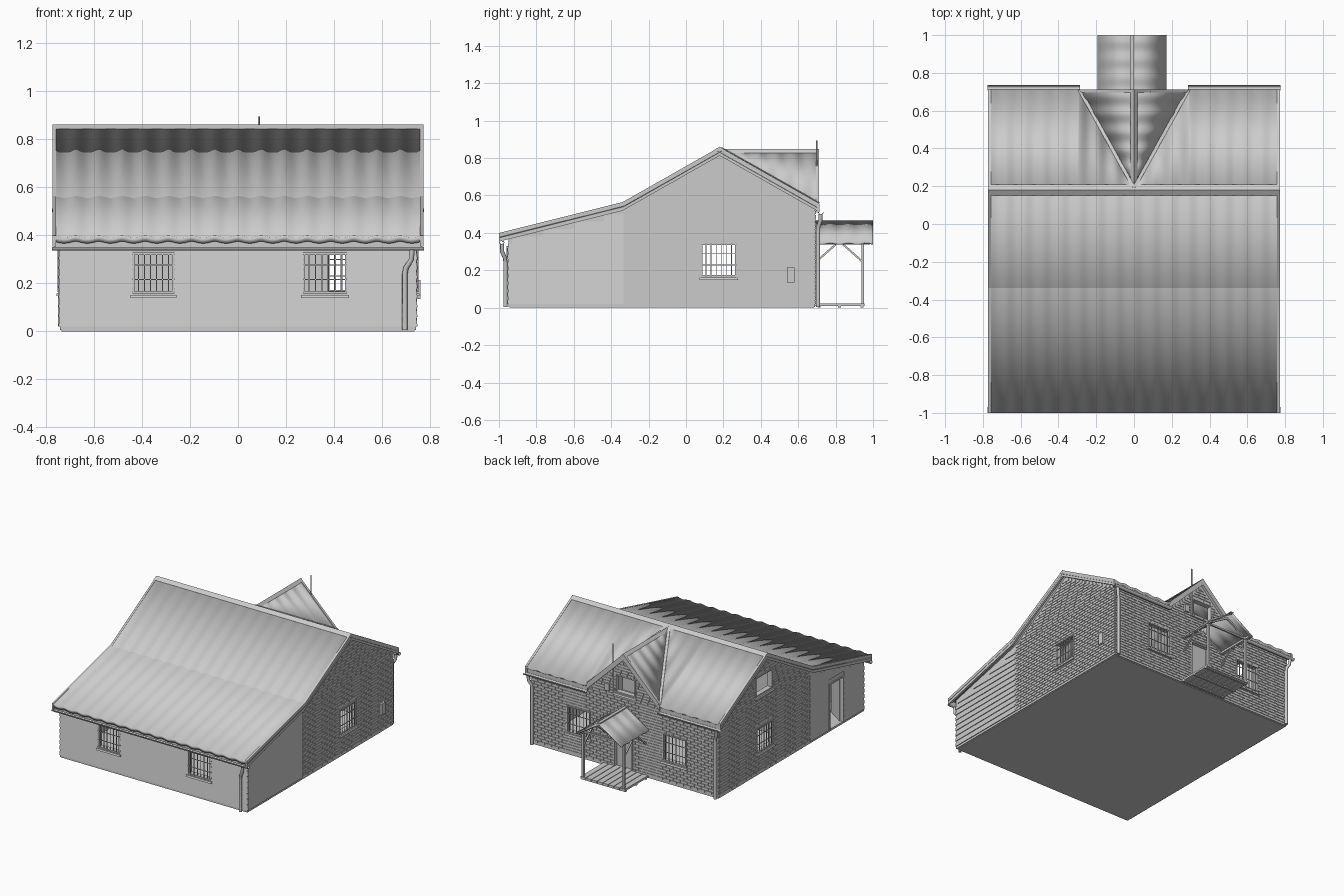
import bpy, bmesh, math
from mathutils import Vector

if "Cube" in bpy.data.objects:
    bpy.data.objects.remove(bpy.data.objects["Cube"])

W, YF, YB = 0.742, -0.95, 0.69          # wall planes


def finish(name, bm):
    bmesh.ops.recalc_face_normals(bm, faces=bm.faces)
    me = bpy.data.meshes.new(name)
    bm.to_mesh(me)
    bm.free()
    ob = bpy.data.objects.new(name, me)
    bpy.context.collection.objects.link(ob)
    return ob


def hexa(bm, p):
    v = [bm.verts.new(q) for q in p]
    for f in ((0, 1, 2, 3), (4, 5, 6, 7), (0, 1, 5, 4), (1, 2, 6, 5), (2, 3, 7, 6), (3, 0, 4, 7)):
        bm.faces.new([v[i] for i in f])


def box(name, lo, hi):
    bm = bmesh.new()
    (a, b, c), (d, e, f) = lo, hi
    hexa(bm, [(a, b, c), (d, b, c), (d, e, c), (a, e, c), (a, b, f), (d, b, f), (d, e, f), (a, e, f)])
    return finish(name, bm)


def on_wall(side, u, z, d):
    return {'F': (u, YF - d, z), 'B': (u, YB + d, z), 'L': (-W - d, u, z), 'R': (W + d, u, z)}[side]


def panels(name, side, cells):
    """Boxes on a wall: (u0, u1, z0, z1, inner depth, outer depth, outer depth at top)."""
    bm = bmesh.new()
    for u0, u1, z0, z1, d0, d1, dt in cells:
        hexa(bm, [on_wall(side, *q) for q in (
            (u0, z0, d0), (u1, z0, d0), (u1, z0, d1), (u0, z0, d1),
            (u0, z1, d0), (u1, z1, d0), (u1, z1, dt), (u0, z1, dt))])
    return finish(name, bm)


def prism(name, pts, axis, c0, c1):
    bm = bmesh.new()
    put = (lambda c, p: (c, p[0], p[1])) if axis == 'x' else (lambda c, p: (p[0], c, p[1]))
    a = [bm.verts.new(put(c0, p)) for p in pts]
    b = [bm.verts.new(put(c1, p)) for p in pts]
    bm.faces.new(a)
    bm.faces.new(b)
    for i in range(len(pts)):
        j = (i + 1) % len(pts)
        bm.faces.new((a[i], a[j], b[j], b[i]))
    return finish(name, bm)


def beam(name, p, q, w, h):
    p, q = Vector(p), Vector(q)
    t = (q - p).normalized()
    s = t.cross(Vector((0, 0, 1)))
    s = s.normalized() if s.length > 1e-4 else Vector((1, 0, 0))
    n = s.cross(t)
    bm = bmesh.new()
    hexa(bm, [c + s * i * w / 2 + n * j * h / 2 for c in (p, q) for i, j in ((-1, -1), (1, -1), (1, 1), (-1, 1))])
    return finish(name, bm)


def smooth(ob, deg):
    bpy.ops.object.select_all(action='DESELECT')
    ob.select_set(True)
    bpy.context.view_layer.objects.active = ob
    bpy.ops.object.shade_smooth_by_angle(angle=math.radians(deg))


def sheet(name, pts, axis, c0, c1, thick=0.025, cut=None, amp=0.004, period=0.0965):
    """Corrugated roofing: a profile swept along an axis, optionally trimmed on a valley."""
    bm = bmesh.new()
    n = max(4, round(abs(c1 - c0) / period * 12))
    rows = []
    for i in range(n + 1):
        c = c0 + (c1 - c0) * i / n
        dz = amp * math.cos(2 * math.pi * c / period)
        rows.append([bm.verts.new((c, p, z + dz) if axis == 'x' else (p, c, z + dz)) for p, z in pts])
    for r, s in zip(rows, rows[1:]):
        for k in range(len(pts) - 1):
            bm.faces.new((r[k], s[k], s[k + 1], r[k + 1]))
    if cut:
        bmesh.ops.bisect_plane(bm, geom=bm.verts[:] + bm.edges[:] + bm.faces[:],
                               plane_co=(0, 0.19, 0), plane_no=cut, clear_inner=True)
    ob = finish(name, bm)
    if ob.data.polygons[0].normal.z < 0:
        ob.data.flip_normals()
    smooth(ob, 12)
    m = ob.modifiers.new('thickness', 'SOLIDIFY')
    m.thickness, m.offset = thick, -1
    return ob


def cut_with(ob, cutter):
    m = ob.modifiers.new('cut', 'BOOLEAN')
    m.operation, m.solver, m.object = 'DIFFERENCE', 'EXACT', cutter
    bpy.context.view_layer.objects.active = ob
    bpy.ops.object.modifier_apply(modifier=m.name)


# walls: solid profile, hollowed and pierced
WINDOWS = [('F', -0.44, -0.265, 0.155, 0.33), ('F', 0.27, 0.455, 0.155, 0.33),
           ('B', -0.49, -0.30, 0.16, 0.36), ('B', 0.27, 0.46, 0.16, 0.36),
           ('B', -0.09, 0.075, 0.55, 0.68), ('L', 0.08, 0.27, 0.165, 0.345),
           ('R', 0.08, 0.27, 0.165, 0.345), ('L', 0.09, 0.28, 0.57, 0.71)]
DOORS = [('B', -0.065, 0.087, 0.02, 0.35), ('L', -0.72, -0.55, 0.02, 0.35)]
HOLES = WINDOWS + DOORS

walls = prism('walls', [(YF, 0.005), (YB, 0.005), (YB, 0.53), (0.18, 0.82), (-0.335, 0.525), (YF, 0.375)], 'x', -W, W)
dormer = prism('dormer_wall', [(-0.27, 0.525), (0.27, 0.525), (0.27, 0.54), (0, 0.805), (-0.27, 0.54)], 'y', 0.66, YB)
room = box('room_cutter', (-W + 0.03, YF + 0.03, 0.02), (W - 0.03, YB - 0.03, 1.2))
cut_with(walls, room)
bpy.data.objects.remove(room)
for side, a, b, c, d in HOLES:
    cutter = panels('opening_cutter', side, [(a, b, c, d, -0.06, 0.05, 0.05)])
    cut_with(dormer if (side == 'B' and c > 0.5) else walls, cutter)
    bpy.data.objects.remove(cutter)
box('base_slab', (-W + 0.006, YF + 0.006, 0), (W - 0.006, YB - 0.006, 0.015))


# brick and lap-board cladding, clipped at openings and roof line
def clad(name, side, span, z0, z1, rowh, length, gap, d, dtop):
    cells, r, z = [], 0, z0
    while z + rowh <= z1 + 1e-6:
        lo, hi = span(z + rowh)
        u = lo - (length / 2 if r % 2 else 0)
        while u < hi:
            parts = [(max(u, lo), min(u + length - gap, hi))]
            for s, a, b, c, e in HOLES:
                if s == side and z + rowh > c and z < e:
                    parts = [q for p, k in parts for q in ((p, min(k, a)), (max(p, b), k))]
            cells += [(p, k, z, z + rowh - gap, -0.002, d, dtop) for p, k in parts if k - p > 0.003]
            u += length
        z += rowh
        r += 1
    panels(name, side, cells)


gable = lambda z: (max(-0.33, 0.18 - (0.82 - z) / 0.57), min(YB, 0.18 + (0.82 - z) / 0.57))
lean = lambda z: (max(YF, YF + (z - 0.375) / 0.244), -0.335)
for side, word in (('L', 'left'), ('R', 'right')):
    clad(word + '_bricks', side, gable, 0.02, 0.81, 0.02, 0.055, 0.004, 0.004, 0.004)
    clad(word + '_lap_boards', side, lean, 0.02, 0.51, 0.04, 3, 0, 0.006, 0.0005)
clad('back_bricks', 'B', lambda z: (-W, W) if z < 0.53 else (-(0.8 - z) / 0.98, (0.8 - z) / 0.98),
     0.02, 0.79, 0.02, 0.055, 0.004, 0.004, 0.004)
clad('front_lap_boards', 'F', lambda z: (-W, W), 0.02, 0.365, 0.04, 3, 0, 0.006, 0.0005)

# windows: frame, sill, mullion and bars
for i, (side, a, b, c, d) in enumerate(WINDOWS):
    t = 0.009
    panels(f'window_frame_{i}', side, [
        (a, a + t, c, d, -0.03, 0.007, 0.007), (b - t, b, c, d, -0.03, 0.007, 0.007),
        (a, b, c, c + t, -0.03, 0.007, 0.007), (a, b, d - t, d, -0.03, 0.007, 0.007),
        (a - 0.008, b + 0.008, c - 0.016, c - 0.004, -0.002, 0.016, 0.012)])
    if c < 0.5:
        bars = [(u - 0.002, u + 0.002, c, d, 0.006, 0.01, 0.01)
                for u in (a + (b - a) * k / 7 for k in range(1, 7))]
        bars += [(a, b, z - 0.002, z + 0.002, 0.006, 0.01, 0.01)
                 for z in (c + (d - c) * k for k in (0.05, 0.35, 0.7, 0.95))]
        panels(f'window_bars_{i}', side, bars)

# doors: frames, a shut back door and an open side door
for i, (side, a, b, c, d) in enumerate(DOORS):
    panels(f'door_frame_{i}', side, [(a, a + 0.01, c, d, -0.03, 0.007, 0.007), (b - 0.01, b, c, d, -0.03, 0.007, 0.007),
                                     (a, b, d - 0.01, d, -0.03, 0.007, 0.007)])
panels('back_door', 'B', [(-0.056, 0.078, 0.02, 0.34, -0.026, -0.018, -0.018)])
beam('side_door', (-0.72, -0.71, 0.18), (-0.60, -0.79, 0.18), 0.008, 0.32)

# inner partitions
for i, (a, b) in enumerate((((-0.71, -0.32), (0.38, -0.295)), ((0.53, -0.32), (0.71, -0.295)),
                            ((-0.45, -0.14), (0.08, -0.115)), ((0.06, -0.295), (0.08, -0.14)))):
    box(f'partition_{i}', (*a, 0.02), (*b, 0.46))

# roofs
EAVE = 0.552
PROFILE = [(-1.0, 0.395), (-0.34, 0.56), (0.18, 0.855), (0.715, EAVE)]
sheet('front_roof', PROFILE[:3], 'x', -0.77, 0.77)
for s, word in ((-1, 'left'), (1, 'right')):
    cut = Vector((s * 0.515, -0.285, 0))
    sheet(word + '_back_roof', PROFILE[2:], 'x', 0, s * 0.77, cut=cut)
    sheet(word + '_dormer_roof', [(0, 0.84), (s * 0.29, 0.555)], 'y', 0.19, 0.71, cut=-cut)
    beam(word + '_valley', (0, 0.19, 0.852), (s * 0.287, 0.708, 0.56), 0.018, 0.008)
    prism(word + '_dormer_barge', [(0, 0.846), (s * 0.29, 0.562), (s * 0.29, 0.518), (0, 0.80)], 'y', 0.695, 0.712)
    prism(word + '_barge', [(y, z + 0.004) for y, z in PROFILE] + [(y, z - 0.042) for y, z in PROFILE[::-1]],
          'x', s * 0.758, s * 0.772)
    x0, x1 = sorted((s * 0.285, s * 0.765))
    box(word + '_back_fascia', (x0, 0.697, 0.508), (x1, 0.708, 0.54))
box('front_fascia', (-0.765, -0.985, 0.352), (0.765, -0.973, 0.378))
prism('ridge_cap', [(0.15, 0.843), (0.18, 0.861), (0.21, 0.843), (0.18, 0.852)], 'x', -0.772, 0.772)
prism('dormer_ridge_cap', [(-0.018, 0.828), (0, 0.848), (0.018, 0.828)], 'y', 0.2, 0.712)


# gutters and downpipes
def gutter(name, y, z, x0, x1, r=0.015):
    arc = [(k * math.pi / 8) for k in range(9)]
    prism(name, [(y + r * math.cos(a), z - r * math.sin(a)) for a in arc] +
          [(y + 0.75 * r * math.cos(a), z - 0.75 * r * math.sin(a)) for a in arc[::-1]], 'x', x0, x1)


def pipe(name, pts, r=0.011):
    cu = bpy.data.curves.new(name, 'CURVE')
    cu.dimensions, cu.bevel_depth, cu.bevel_resolution, cu.use_fill_caps = '3D', r, 2, True
    sp = cu.splines.new('POLY')
    sp.points.add(len(pts) - 1)
    for p, q in zip(sp.points, pts):
        p.co = (*q, 1)
    bpy.context.collection.objects.link(bpy.data.objects.new(name, cu))


gutter('front_gutter', -0.985, 0.352, -0.775, 0.775)
gutter('left_back_gutter', 0.721, 0.512, -0.775, -0.285)
gutter('right_back_gutter', 0.721, 0.512, 0.285, 0.775)
pipe('front_downpipe', [(0.725, -0.983, 0.34), (0.722, -0.983, 0.30), (0.70, -0.968, 0.265), (0.695, -0.965, 0.24), (0.695, -0.965, 0.005)])
for s, word in ((-1, 'left'), (1, 'right')):
    pipe(word + '_back_downpipe', [(s * 0.745, 0.72, 0.5), (s * 0.742, 0.719, 0.465), (s * 0.727, 0.708, 0.435),
                                   (s * 0.725, 0.706, 0.41), (s * 0.725, 0.706, 0.005)])

# porch: plank floor, posts, beams, braces and a small pitched roof
for k in range(8):
    box(f'porch_plank_{k}', (-0.185 + k * 0.0445, YB, 0.008), (-0.145 + k * 0.0445, 0.955, 0.022))
for y in (0.71, 0.82, 0.94):
    box('porch_joist', (-0.185, y - 0.008, 0), (0.167, y + 0.008, 0.008))
CX = -0.01
for s, word in ((-1, 'left'), (1, 'right')):
    x = CX + s * 0.16
    box(word + '_porch_post', (x - 0.008, 0.937, 0.008), (x + 0.008, 0.953, 0.345))
    box(word + '_porch_beam', (x - 0.007, YB, 0.338), (x + 0.007, 0.985, 0.352))
    beam(word + '_post_brace', (x, 0.945, 0.245), (x, 0.84, 0.338), 0.01, 0.01)
    beam(word + '_wall_brace', (x, 0.695, 0.245), (x, 0.80, 0.338), 0.01, 0.01)
    for y in (0.70, 0.945):
        beam(word + '_rafter', (CX, y, 0.445), (CX + s * 0.172, y, 0.343), 0.012, 0.012)
    sheet(word + '_porch_roof', [(CX, 0.465), (CX + s * 0.182, 0.348)], 'y', YB, 1.0, thick=0.01, amp=0.003)
box('porch_tie', (CX - 0.165, 0.94, 0.338), (CX + 0.165, 0.952, 0.35))
beam('porch_ridge', (CX, YB, 0.466), (CX, 1.0, 0.466), 0.022, 0.008)

# small fittings
box('meter_box', (W, 0.54, 0.135), (W + 0.018, 0.58, 0.215))
box('dormer_box', (0.115, YB, 0.55), (0.15, YB + 0.018, 0.60))
pipe('mast', [(0.087, 0.699, 0.54), (0.087, 0.699, 0.895)], 0.004)
